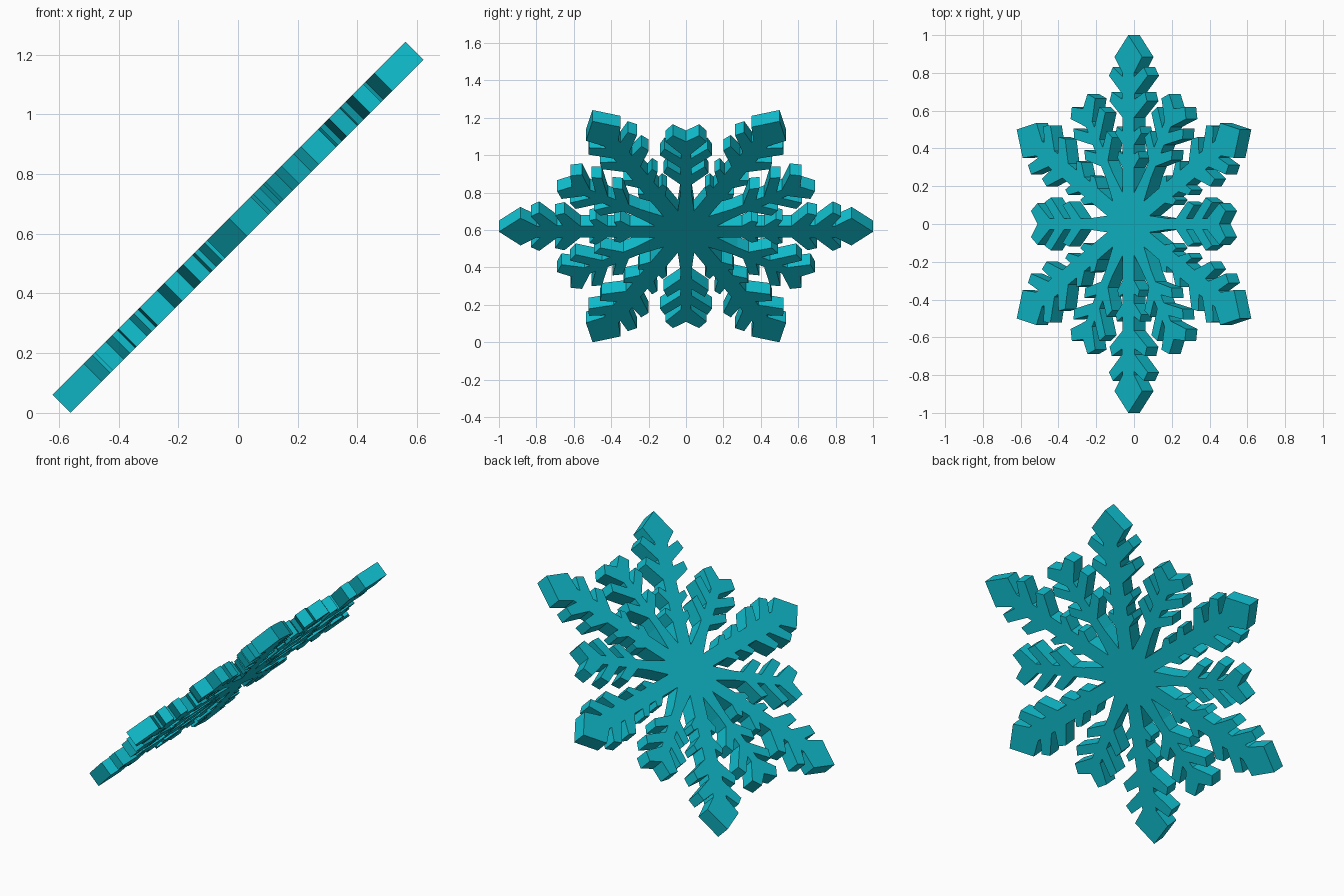
import bpy, bmesh
from math import sin, cos, pi, radians
from mathutils import Matrix

if "Cube" in bpy.data.objects:
    bpy.data.objects.remove(bpy.data.objects["Cube"])

THICK = 0.085
SQUASH = 0.965      # slight flattening across the tilted direction

# Half outlines (distance along arm, half width), root to tip
main_arm = [(0.30, 0.045), (0.35, 0.085), (0.385, 0.075), (0.37, 0.045),
            (0.42, 0.045), (0.48, 0.10), (0.515, 0.088), (0.49, 0.045),
            (0.565, 0.045), (0.65, 0.145), (0.70, 0.128), (0.66, 0.048),
            (0.69, 0.048), (0.785, 0.15), (0.83, 0.12), (0.78, 0.045),
            (0.80, 0.045), (0.885, 0.107), (1.0, 0.0)]
small_arm = [(0.30, 0.03), (0.37, 0.03), (0.46, 0.12), (0.51, 0.10),
             (0.45, 0.03), (0.50, 0.03), (0.60, 0.14), (0.65, 0.115),
             (0.575, 0.028), (0.61, 0.028), (0.705, 0.11), (0.755, 0.07),
             (0.705, 0.0)]


def polar(a, w, ang):
    return (a * cos(ang) - w * sin(ang), a * sin(ang) + w * cos(ang))


# Whole outline: main and small arms alternate every 30 degrees
outline = []
for k in range(12):
    half = small_arm if k % 2 == 0 else main_arm
    ang = k * pi / 6
    arm = [(a, -w) for a, w in half] + [(a, w) for a, w in half[-2::-1]]
    outline += [polar(a, w, ang) for a, w in arm]
    outline.append(polar(0.17, 0, ang + pi / 12))   # valley between arms

# Extruded plate
bm = bmesh.new()
face = bm.faces.new([bm.verts.new((x * SQUASH, y, -THICK / 2)) for x, y in outline])
ext = bmesh.ops.extrude_face_region(bm, geom=[face])
bmesh.ops.translate(bm, vec=(0, 0, THICK),
                    verts=[v for v in ext["geom"] if isinstance(v, bmesh.types.BMVert)])
bmesh.ops.triangulate(bm, faces=[f for f in bm.faces if len(f.verts) > 4])
bmesh.ops.recalc_face_normals(bm, faces=bm.faces)

# Tilt 45 degrees and stand on the ground
bmesh.ops.rotate(bm, verts=bm.verts, cent=(0, 0, 0),
                 matrix=Matrix.Rotation(radians(-45), 3, 'Y'))
low = min(v.co.z for v in bm.verts)
bmesh.ops.translate(bm, verts=bm.verts, vec=(0, 0, -low))

mesh = bpy.data.meshes.new("snowflake")
bm.to_mesh(mesh)
bm.free()
flake = bpy.data.objects.new("snowflake", mesh)
bpy.context.collection.objects.link(flake)

mat = bpy.data.materials.new("teal")
mat.diffuse_color = (0.005, 0.52, 0.62, 1)
mat.use_nodes = True
mat.node_tree.nodes["Principled BSDF"].inputs["Base Color"].default_value = mat.diffuse_color
mesh.materials.append(mat)
